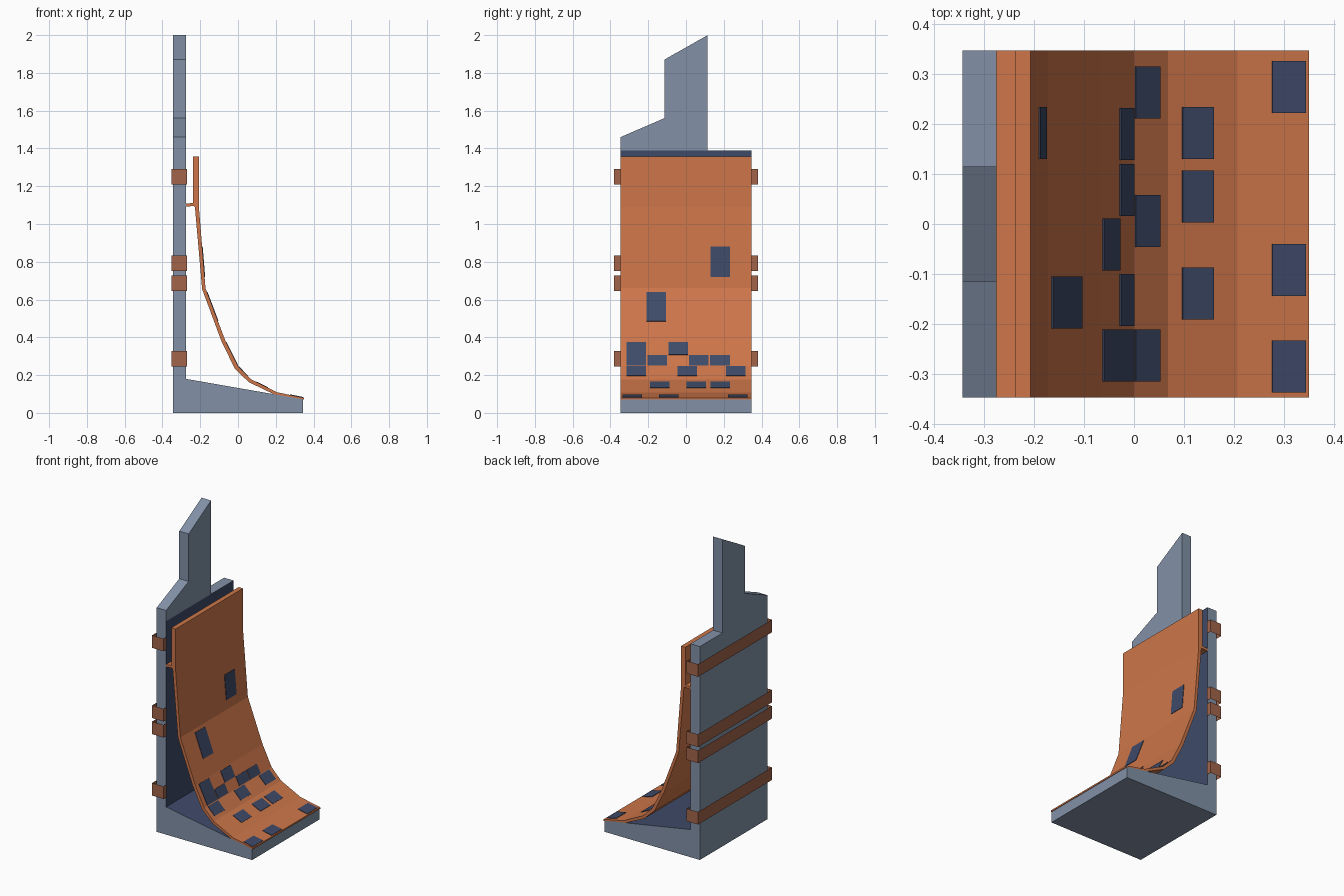
import bpy
from mathutils import Vector

if "Cube" in bpy.data.objects:
    bpy.data.objects.remove(bpy.data.objects["Cube"])


def mat(name, rgb):
    m = bpy.data.materials.new(name)
    lin = [((c / 255 + 0.055) / 1.055) ** 2.4 for c in rgb]
    m.diffuse_color = (*lin, 1)
    m.use_nodes = True
    m.node_tree.nodes["Principled BSDF"].inputs["Base Color"].default_value = m.diffuse_color
    return m


GRAY = mat("slate gray", (130, 145, 167))
ORANGE = mat("copper orange", (205, 118, 73))
NAVY = mat("dark navy", (62, 74, 104))
BROWN = mat("clamp brown", (162, 100, 74))
W = 0.347  # half width


def make(name, verts, faces, *mats):
    me = bpy.data.meshes.new(name)
    me.from_pydata(verts, [], faces)
    for m in mats:
        me.materials.append(m)
    ob = bpy.data.objects.new(name, me)
    bpy.context.collection.objects.link(ob)
    return ob


def prism(name, a, b, *mats):
    """Solid between two matching outlines."""
    n = len(a)
    faces = [tuple(range(n)), tuple(range(2 * n - 1, n - 1, -1))]
    faces += [(i, n + i, n + (i + 1) % n, (i + 1) % n) for i in range(n)]
    ob = make(name, list(a) + list(b), faces, *mats)
    bpy.context.view_layer.objects.active = ob
    bpy.ops.object.mode_set(mode='EDIT')
    bpy.ops.mesh.select_all(action='SELECT')
    bpy.ops.mesh.normals_make_consistent(inside=False)
    bpy.ops.object.mode_set(mode='OBJECT')
    return ob


def prism_y(name, pts, y0, y1, *mats):
    return prism(name, [(x, y0, z) for x, z in pts], [(x, y1, z) for x, z in pts], *mats)


def prism_x(name, pts, x0, x1, *mats):
    return prism(name, [(x0, y, z) for y, z in pts], [(x1, y, z) for y, z in pts], *mats)


XB, XF = -0.343, -0.275

# Wedge base with navy sloped top
base = prism_y("wedge_base", [(XB, 0), (0.345, 0), (0.345, 0.072), (XF, 0.18), (XB, 0.18)],
               -W, W, GRAY, NAVY)
for p in base.data.polygons:
    p.material_index = int(p.normal.z > 0.5)

# Back wall: lower panel navy on its inner face, stepped gray top
wall = prism_x("back_wall", [(-W, 0.18), (W, 0.18), (W, 1.39), (-W, 1.39)], XB, XF, GRAY, NAVY)
for p in wall.data.polygons:
    p.material_index = int(p.normal.x > 0.5)
prism_x("stepped_top", [(-W, 1.39), (0.115, 1.39), (0.115, 2.0), (-0.115, 1.87),
                        (-0.115, 1.56), (-W, 1.46)], XB, XF, GRAY)

# Curved ramp sheet
front = [(-0.207, 1.357), (-0.207, 1.09), (-0.172, 0.66), (-0.066, 0.38), (0.0, 0.247),
         (0.068, 0.178), (0.207, 0.109), (0.35, 0.08)]
back = [(0.35, 0.070), (0.19, 0.099), (0.058, 0.162), (-0.016, 0.233), (-0.086, 0.375),
        (-0.190, 0.655), (-0.228, 1.09), (-0.238, 1.10), (-0.238, 1.357)]
prism_y("ramp", front + back, -W, W, ORANGE)

# Ledge joining ramp to wall
prism_y("ramp_ledge", [(XF, 1.092), (-0.228, 1.096), (-0.228, 1.112), (XF, 1.108)], -W, W, ORANGE)


def on_ramp(z):
    for (x0, z0), (x1, z1) in zip(front, front[1:]):
        if z1 <= z <= z0:
            t = (z0 - z) / (z0 - z1)
            return Vector((x0 + t * (x1 - x0), z))


# Dark tiles on the ramp: height range and y centres of each row
rows = [(0.88, 0.72, [0.182]), (0.64, 0.485, [-0.157]),
        (0.374, 0.307, [-0.263, -0.041]),
        (0.307, 0.25, [-0.263]),
        (0.305, 0.25, [-0.152, 0.068, 0.18]),
        (0.245, 0.195, [-0.263, 0.006, 0.263]),
        (0.164, 0.133, [-0.139, 0.055, 0.182]),
        (0.095, 0.0814, [-0.285, -0.092, 0.274])]
for zt, zb, ys in rows:
    a, b = on_ramp(zt), on_ramp(zb)
    d = (b - a).normalized()
    n = Vector((-d.y, d.x)) * 0.003
    pts = [a + n, b + n, b - n, a - n]
    for y in ys:
        prism_y("ramp_tile", pts, y - 0.052, y + 0.052, NAVY)

# Open clamp bands hooked round the back wall
path = [(-0.270, 0.348), (-0.270, 0.38), (-0.353, 0.38),
        (-0.353, -0.38), (-0.270, -0.38), (-0.270, -0.348)]
for z in (1.249, 0.792, 0.687, 0.287):
    k = len(path)
    vs = [(x, y, z - 0.041) for x, y in path] + [(x, y, z + 0.041) for x, y in path]
    make("clamp_band", vs, [(i, i + 1, k + i + 1, k + i) for i in range(k - 1)], BROWN)
